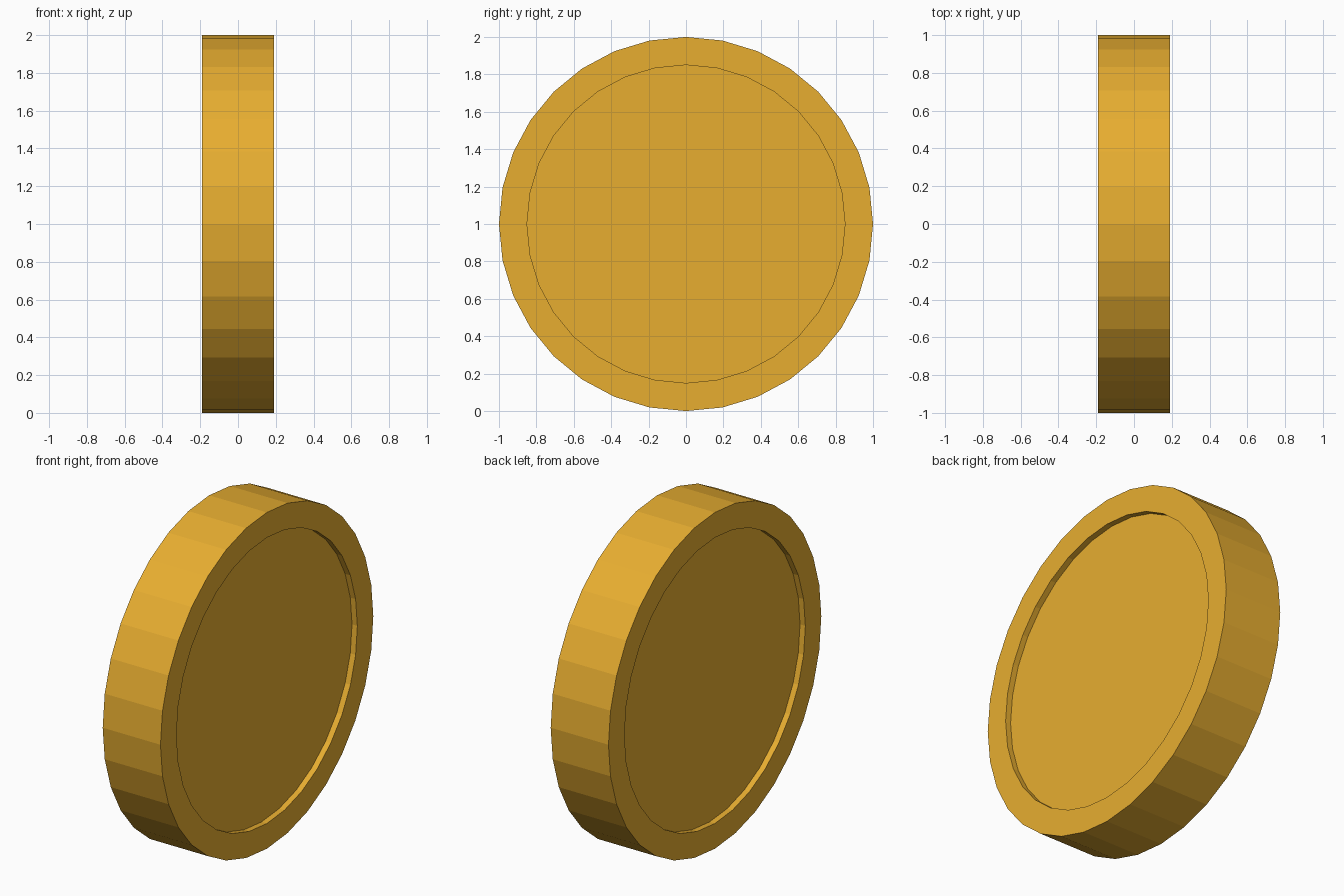
import bpy, bmesh, math
from mathutils import Matrix

if "Cube" in bpy.data.objects:
    bpy.data.objects.remove(bpy.data.objects["Cube"])

SIDES, RADIUS, INNER, HALF, RECESS = 32, 1.0, 0.85, 0.19, 0.035

# Coin blank: a flat-shaded disc standing on edge, axis along x
bm = bmesh.new()
bmesh.ops.create_cone(bm, cap_ends=True, segments=SIDES,
                      radius1=RADIUS, radius2=RADIUS, depth=2 * HALF,
                      matrix=Matrix.Translation((0, 0, RADIUS)) @ Matrix.Rotation(math.pi / 2, 4, 'Y'))
bm.normal_update()

# Raised rim: inset each round face and sink the centre
for cap in [f for f in bm.faces if len(f.verts) == SIDES]:
    normal = cap.normal.copy()
    bmesh.ops.inset_region(bm, faces=[cap], use_even_offset=True,
                           thickness=(RADIUS - INNER) * math.cos(math.pi / SIDES))
    floor = bmesh.ops.extrude_discrete_faces(bm, faces=[cap])["faces"][0]
    bmesh.ops.translate(bm, verts=floor.verts, vec=-normal * RECESS)

bmesh.ops.recalc_face_normals(bm, faces=bm.faces)
mesh = bpy.data.meshes.new("coin")
bm.to_mesh(mesh)
bm.free()

# Gold colour
gold = bpy.data.materials.new("gold")
gold.diffuse_color = (0.8, 0.42, 0.03, 1)
gold.use_nodes = True
gold.node_tree.nodes["Principled BSDF"].inputs["Base Color"].default_value = gold.diffuse_color
mesh.materials.append(gold)
bpy.context.collection.objects.link(bpy.data.objects.new("coin", mesh))
